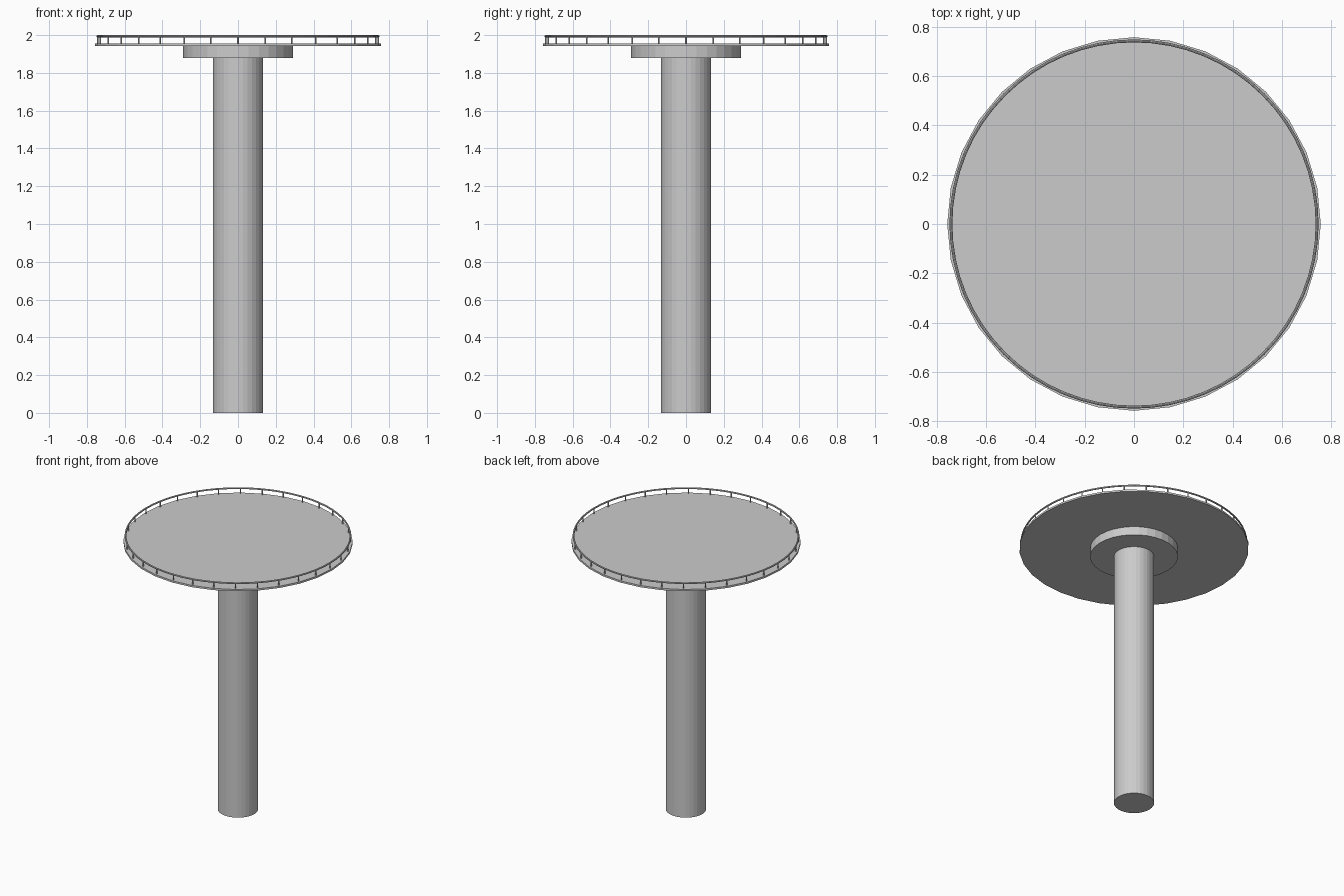
import bpy
from math import cos, sin, tau

if "Cube" in bpy.data.objects:
    bpy.data.objects.remove(bpy.data.objects["Cube"])


def cylinder(name, radius, z0, z1, sides=32, x=0, y=0):
    bpy.ops.mesh.primitive_cylinder_add(
        vertices=sides, radius=radius, depth=z1 - z0, location=(x, y, (z0 + z1) / 2))
    obj = bpy.context.object
    obj.name = name
    return obj


# Support column, collar and round platform
cylinder("column", 0.133, 0, 1.88)
cylinder("collar", 0.29, 1.88, 1.942)
cylinder("platform", 0.758, 1.942, 1.955)

# Handrail ring
RAIL_R = 0.743
bpy.ops.mesh.primitive_torus_add(
    major_radius=RAIL_R, minor_radius=0.006, major_segments=64, minor_segments=8,
    location=(0, 0, 1.994))
bpy.context.object.name = "handrail"

# Railing posts, evenly spaced and joined into one object
posts = []
for i in range(32):
    a = tau * i / 32
    posts.append(cylinder("railing_posts", 0.004, 1.953, 1.993, 8,
                          RAIL_R * cos(a), RAIL_R * sin(a)))
bpy.ops.object.select_all(action='DESELECT')
for p in posts:
    p.select_set(True)
bpy.context.view_layer.objects.active = posts[0]
bpy.ops.object.join()
bpy.context.object.name = "railing_posts"
